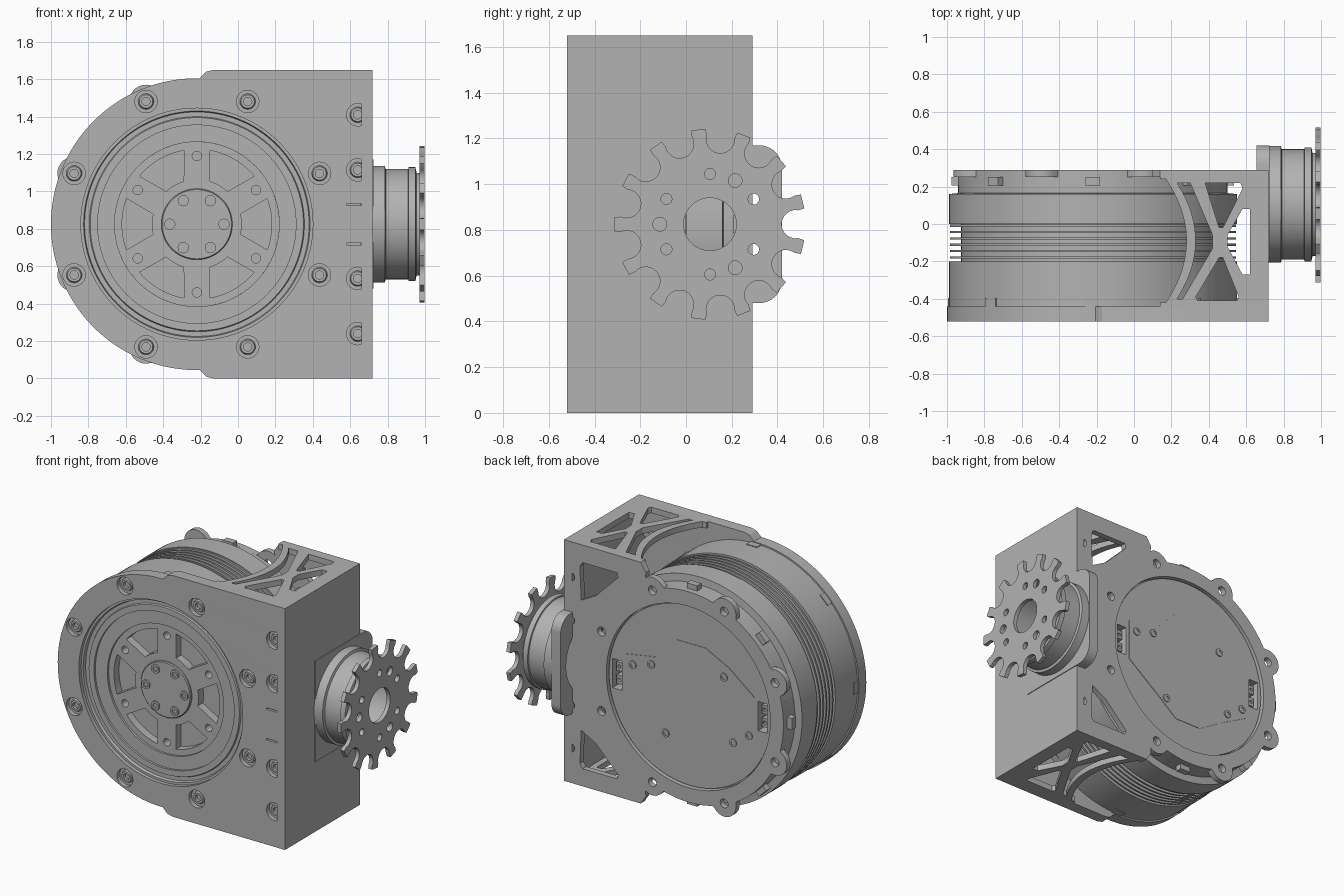
import bpy, bmesh
from math import sin, cos, pi, radians, sqrt
from mathutils import Matrix, Vector

if bpy.data.objects.get("Cube"):
    bpy.data.objects.remove(bpy.data.objects["Cube"])

metal = bpy.data.materials.new("grey metal")
metal.use_nodes = True
GREY = (0.45, 0.45, 0.45, 1)
metal.diffuse_color = GREY
metal.node_tree.nodes["Principled BSDF"].inputs["Base Color"].default_value = GREY

# Local x, y, z of a part mapped to the world for each working axis
FRAMES = {
    "x": Matrix(((0, 0, 1), (1, 0, 0), (0, 1, 0))).to_4x4(),
    "y": Matrix(((1, 0, 0), (0, 0, -1), (0, 1, 0))).to_4x4(),
    "z": Matrix.Identity(4),
}
CX, CZ = -0.22, 0.825      # motor axis
SY = 0.105                 # sprocket axis
H = 1.65


def finish(obj, bm):
    bmesh.ops.remove_doubles(bm, verts=bm.verts, dist=0.0002)
    bmesh.ops.recalc_face_normals(bm, faces=bm.faces)
    bm.to_mesh(obj.data)
    bm.free()
    obj.data.materials.clear()
    obj.data.materials.append(metal)
    bpy.ops.object.select_all(action="DESELECT")
    obj.select_set(True)
    bpy.context.view_layer.objects.active = obj
    bpy.ops.object.shade_smooth_by_angle(angle=radians(30))
    return obj


def plate(name, axis, lo, hi, loops):
    """Flat part: outline loop, then hole loops, filled and extruded along an axis."""
    curve = bpy.data.curves.new(name, "CURVE")
    curve.dimensions, curve.fill_mode = "2D", "BOTH"
    curve.extrude = (hi - lo) / 2
    for loop in loops:
        spline = curve.splines.new("POLY")
        spline.points.add(len(loop) - 1)
        for point, (u, v) in zip(spline.points, loop):
            point.co = (u, v, 0, 1)
        spline.use_cyclic_u = True
    obj = bpy.data.objects.new(name, curve)
    bpy.context.collection.objects.link(obj)
    bpy.ops.object.select_all(action="DESELECT")
    obj.select_set(True)
    bpy.context.view_layer.objects.active = obj
    bpy.ops.object.convert(target="MESH")
    obj = bpy.context.view_layer.objects.active
    offset = Vector([(lo + hi) / 2 if a == axis else 0 for a in "xyz"])
    bm = bmesh.new()
    bm.from_mesh(obj.data)
    bm.transform(Matrix.Translation(offset) @ FRAMES[axis])
    return finish(obj, bm)


def lathe(name, axis, centre, profile, segments=96, closed=False):
    """Turned part: (radius, position along the axis) profile spun about an axis."""
    bm = bmesh.new()
    sign = -1 if axis == "y" else 1
    verts = [bm.verts.new((r, 0, sign * t)) for r, t in profile]
    pairs = list(zip(verts, verts[1:])) + ([(verts[-1], verts[0])] if closed else [])
    edges = [bm.edges.new(p) for p in pairs]
    bmesh.ops.spin(bm, geom=verts + edges, cent=(0, 0, 0), axis=(0, 0, 1),
                   angle=2 * pi, steps=segments, use_duplicate=False)
    bm.transform(Matrix.Translation(centre) @ FRAMES[axis])
    obj = bpy.data.objects.new(name, bpy.data.meshes.new(name))
    bpy.context.collection.objects.link(obj)
    return finish(obj, bm)


def circle(u, v, r, n=32):
    return [(u + r * cos(2 * pi * i / n), v + r * sin(2 * pi * i / n)) for i in range(n)]


def arc(u, v, r, a0, a1, n=48):
    steps = [radians(a0 + (a1 - a0) * i / n) for i in range(n + 1)]
    return [(u + r * cos(a), v + r * sin(a)) for a in steps]


def rect(u0, u1, v0, v1):
    return [(u0, v0), (u1, v0), (u1, v1), (u0, v1)]


def ring(r, count, start=0, u=CX, v=CZ):
    angles = [radians(start + 360 * i / count) for i in range(count)]
    return [(u + r * cos(a), v + r * sin(a)) for a in angles]


def flip(points):
    return [(u, H - v) for u, v in reversed(points)]


# Front plate with a motor opening, counterbored bolts and two thin slits
rim_bolts = ring(0.71, 8, 22.5)
edge_bolts = [(0.64, CZ + s * d) for s in (-1, 1) for d in (0.29, 0.585)]
shoulder = [(0.72, H), (-0.13, H), (-0.17, 1.64), (-0.205, 1.605)]
slits = [(0.72, 0.715), (0.58, 0.715), (0.58, 0.725), (0.72, 0.725)]
outline = slits + flip(slits) + shoulder + arc(CX, CZ, 0.78, 92, 268, 90) + flip(shoulder)
holes = [circle(u, v, 0.06) for u, v in rim_bolts + edge_bolts]
plate("front_plate", "y", -0.52, -0.44, [outline, circle(CX, CZ, 0.62, 128)] + holes)
for u, v in rim_bolts + edge_bolts:
    lathe("front_bolt", "y", (u, 0, v), [(0.061, -0.49), (0.042, -0.49), (0.036, -0.505),
          (0.022, -0.505), (0.022, -0.485), (0, -0.485)], 24)


# Back plate with bolt lugs around the motor and corner windows
def lug_radius(deg):
    d = radians((deg - 22.5 + 22.5) % 45 - 22.5)
    side = 0.71 * sin(d)
    return max(0.72, 0.71 * cos(d) + sqrt(0.0081 - side ** 2)) if abs(side) < 0.09 else 0.72


lugs = [(CX + lug_radius(a) * cos(radians(a)), CZ + lug_radius(a) * sin(radians(a)))
        for a in [66 + 1.5 * i for i in range(153)]]
corner = [(0.72, H), (0.14, H), (0.1, 1.59)]
window = [(0.59, 1.27), (0.6, 1.5), (0.58, 1.53), (0.32, 1.53), (0.31, 1.5), (0.48, 1.33)]
back_bolts = [(0.67, v) for u, v in edge_bolts]
holes = [circle(u, v, 0.03, 24) for u, v in rim_bolts + back_bolts]
plate("back_plate", "y", 0.25, 0.29, [corner + lugs + flip(corner), window, flip(window),
      circle(CX, CZ, 0.62, 128)] + holes)

# Side plate
plate("side_plate", "x", 0.66, 0.72, [rect(-0.52, 0.29, 0, H), circle(SY, CZ, 0.18, 64)])

# Top and bottom braced plates
ts = [1 - i / 12 for i in range(25)]
outline = ([(0.14, -0.52), (0.72, -0.52), (0.72, 0.29), (0.14, 0.29), (0.14, 0.24)]
           + [(0.17 + 0.11 * (1 - t * t), -0.09 + 0.33 * t) for t in ts] + [(0.14, -0.42)])
left_cut = ([(0.23 + 0.1 * (1 - t * t), -0.09 + 0.31 * t) for t in ts]
            + [(0.26, -0.4), (0.42, -0.13), (0.42, -0.06), (0.3, 0.22)])
top_cut = [(0.38, 0.22), (0.57, 0.22), (0.58, 0.19), (0.475, -0.02), (0.455, -0.02)]
low_cut = [(0.33, -0.39), (0.34, -0.41), (0.55, -0.41), (0.56, -0.39), (0.475, -0.18), (0.455, -0.18)]
right_cut = [(0.5, -0.12), (0.58, -0.27), (0.62, -0.27), (0.62, 0.08), (0.58, 0.08), (0.5, -0.06)]
screws = [circle(u, v, 0.024, 20) for u, v in
          ((0.69, 0.03), (0.69, -0.27), (0.55, -0.48), (0.3, -0.48))]
for name, lo in (("bottom_plate", 0), ("top_plate", H - 0.04)):
    plate(name, "z", lo, lo + 0.04, [outline, left_cut, top_cut, low_cut, right_cut] + screws)

# Motor housing with cooling fins
fins = []
for i in range(6):
    y = -0.185 + 0.034 * i
    fins += [(0.705, y), (0.765, y), (0.765, y + 0.012), (0.705, y + 0.012)]
lathe("motor_housing", "y", (CX, 0, CZ),
      [(0, -0.4), (0.44, -0.4), (0.44, -0.47), (0.53, -0.47), (0.53, -0.485), (0.57, -0.485),
       (0.575, -0.475), (0.6, -0.475), (0.605, -0.495), (0.62, -0.495), (0.62, -0.44),
       (0.77, -0.44), (0.77, -0.2), (0.705, -0.2)] + fins +
      [(0.705, 0), (0.77, 0), (0.77, 0.16), (0.72, 0.165), (0.72, 0.25), (0.6, 0.25),
       (0.6, 0.2), (0, 0.2)], 128)
for k in range(8):
    a = radians(45 * k)
    tab = [(CX + r * cos(a) - w * sin(a), CZ + r * sin(a) + w * cos(a))
           for r, w in rect(0.7, 0.775, -0.04, 0.04)]
    plate("motor_front_tab", "y", -0.44, -0.395, [tab])
    plate("motor_back_tab", "y", 0.205, 0.25, [[(CX + (u - CX) * 0.975, CZ + (v - CZ) * 0.975)
                                              for u, v in tab]])

# Rotor face with six windows, spoke holes and a bolted cap
windows = [arc(CX, CZ, 0.4, 60 * k - 20, 60 * k + 20, 12)
           + arc(CX, CZ, 0.24, 60 * k + 13, 60 * k - 13, 8) for k in range(6)]
spoke_holes = [circle(u, v, 0.025, 20) for u, v in ring(0.365, 6, 30)]
plate("rotor_face", "y", -0.455, -0.4, [circle(CX, CZ, 0.44, 96)] + windows + spoke_holes)
lathe("rotor_cap", "y", (CX, 0, CZ), [(0.19, -0.45), (0.19, -0.465), (0.185, -0.47), (0, -0.47)])
for u, v in ring(0.145, 6):
    lathe("cap_bolt", "y", (u, 0, v), [(0.03, -0.47), (0.03, -0.48), (0.016, -0.48),
          (0.016, -0.472), (0, -0.472)], 20)

# Rear motor cover with two connector pockets and a thin electronics lid
pockets = [rect(CX + s * 0.55 - 0.035, CX + s * 0.55 + 0.035, CZ - 0.1, CZ + 0.1) for s in (-1, 1)]
plate("rear_cover", "y", 0.2, 0.272, [circle(CX, CZ, 0.612, 128)] + pockets)
lid = [(0.49, 0.16), (0.25, 0.2), (0.1, 0.36), (-0.12, 0.36), (-0.3, 0.27), (-0.49, 0.12),
       (-0.49, -0.2), (-0.3, -0.3), (-0.1, -0.42), (0.1, -0.42), (0.25, -0.3), (0.49, -0.12)]
plate("electronics_lid", "y", 0.27, 0.275, [[(CX + u, CZ + v) for u, v in lid]])
for u, v in ((0.43, 0.1), (0.29, 0.14), (-0.26, 0.2), (-0.33, -0.23), (-0.45, -0.15), (0.18, -0.3)):
    lathe("lid_screw", "y", (CX + u, 0, CZ + v), [(0.027, 0.272), (0.027, 0.282), (0.014, 0.282),
          (0.014, 0.277), (0, 0.277)], 20)
for s in (-1, 1):
    for dz in (-0.045, 0.045):
        plate("connector", "y", 0.2, 0.25, [rect(CX + s * 0.55 - 0.02, CX + s * 0.55 + 0.02,
              CZ + dz - 0.03, CZ + dz + 0.03), circle(CX + s * 0.55, CZ + dz, 0.012, 12)])

# Bearing housing behind the side plate
housing = (arc(0.32, 1.07, 0.1, 90, 0, 10) + arc(0.32, 0.58, 0.1, 0, -90, 10)
           + [(-0.2, 0.48), (-0.2, 1.17)])
plate("bearing_housing", "x", 0.655, 0.725, [housing, circle(SY, CZ, 0.255, 64)])

# Sprocket hub
lathe("sprocket_hub", "x", (0, SY, CZ),
      [(0.255, 0.71), (0.312, 0.71), (0.312, 0.785), (0.295, 0.79), (0.295, 0.91), (0.305, 0.912),
       (0.305, 0.948), (0.275, 0.955), (0.275, 0.972), (0.255, 0.972)], closed=True)

# Thirteen-tooth sprocket with round valleys
teeth = []
for k in range(13):
    a = 180 + (k + 0.5) * 360 / 13
    cu, cv = SY + 0.375 * cos(radians(a)), CZ + 0.375 * sin(radians(a))
    teeth += arc(SY, CZ, 0.418, a - 9.6, a - 9.6, 1)[:1]
    teeth += arc(cu, cv, 0.062, a - 80, a - 280, 12)
    teeth += arc(SY, CZ, 0.418, a + 9.6, a + 9.6, 1)[:1]
holes = [circle(u, v, 0.024, 20) for u, v in ring(0.22, 6, 30, SY, CZ)]
holes += [circle(u, v, 0.03, 20) for u, v in ring(0.22, 3, 60, SY, CZ)]
plate("sprocket", "x", 0.97, 0.998, [teeth, circle(SY, CZ, 0.115, 48)] + holes)
